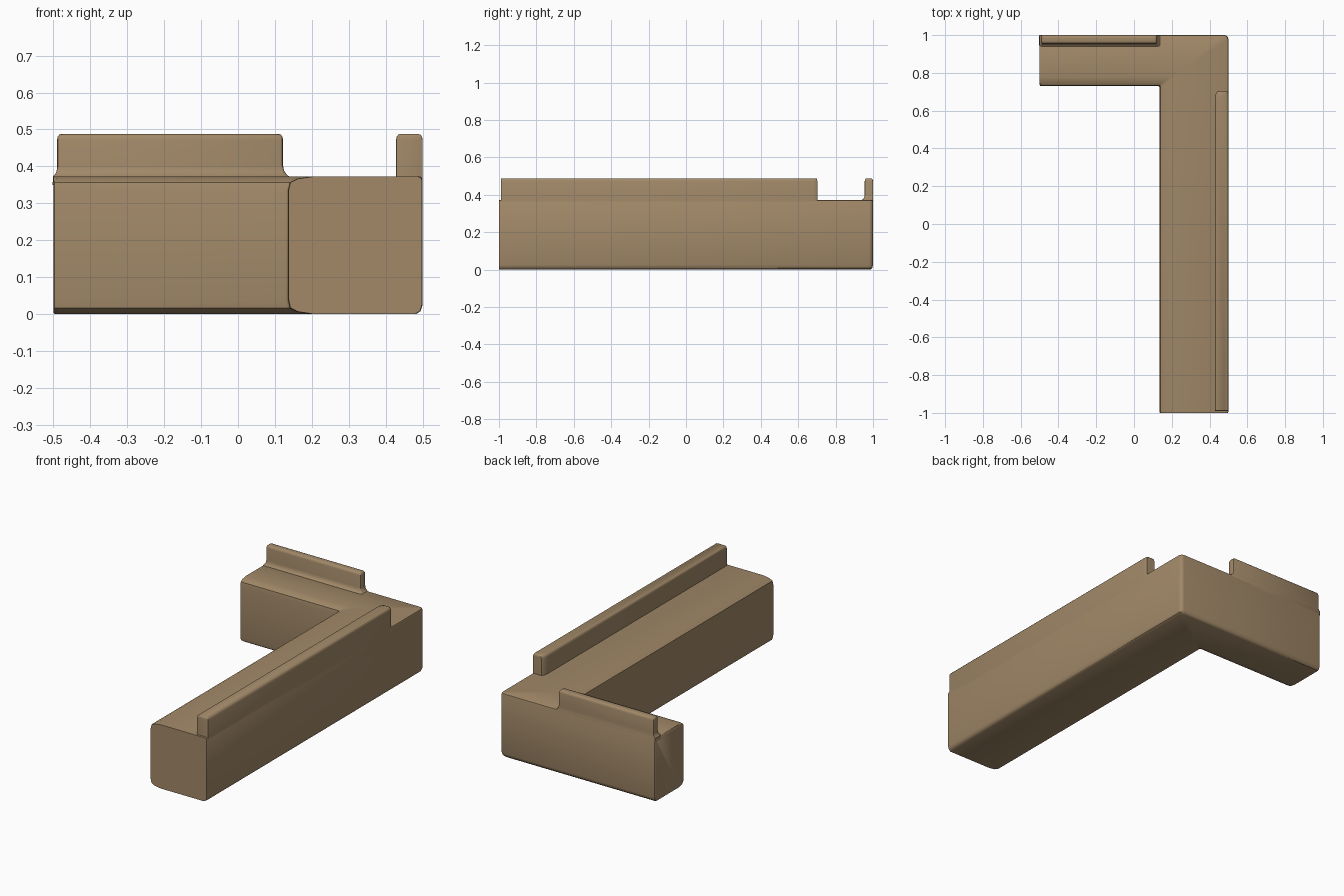
import bpy, bmesh
from math import radians, sin, cos, pi

if "Cube" in bpy.data.objects:
    bpy.data.objects.remove(bpy.data.objects["Cube"])

mat = bpy.data.materials.new("tan")
mat.diffuse_color = (0.36, 0.25, 0.14, 1)
mat.use_nodes = True
mat.node_tree.nodes["Principled BSDF"].inputs["Base Color"].default_value = mat.diffuse_color


def finish(name, rings, angle=40):
    """Skin a stack of closed rings, cap both ends and smooth shade."""
    bm = bmesh.new()
    loops = [[bm.verts.new(p) for p in r] for r in rings]
    n = len(loops[0])
    for a, b in zip(loops, loops[1:]):
        for i in range(n):
            j = (i + 1) % n
            bm.faces.new((a[i], a[j], b[j], b[i]))
    bm.faces.new(loops[0])
    bm.faces.new(loops[-1])
    bmesh.ops.recalc_face_normals(bm, faces=bm.faces)
    me = bpy.data.meshes.new(name)
    bm.to_mesh(me)
    bm.free()
    ob = bpy.data.objects.new(name, me)
    bpy.context.collection.objects.link(ob)
    me.materials.append(mat)
    bpy.ops.object.select_all(action='DESELECT')
    ob.select_set(True)
    bpy.context.view_layer.objects.active = ob
    bpy.ops.object.shade_smooth_by_angle(angle=radians(angle))
    return ob


# L-shaped bench: one cross-section swept round the mitred corner.
# t = 0 on the outer side, 1 on the inner side
H = 0.373
section = [(0, 0.025), (0.015, 0.008), (0.05, 0), (0.82, 0), (0.93, 0.006),
           (0.985, 0.016), (1, 0.04), (1, 0.335), (0.985, 0.357),
           (0.93, 0.367), (0.82, H), (0.03, H), (0.008, H - 0.003), (0, H - 0.01)]


def station(outer, inner, inset=0.0):
    ring = []
    for t, z in section:
        s = 0.5 + (t - 0.5) * (1 - inset)
        ring.append((outer[0] + (inner[0] - outer[0]) * s,
                     outer[1] + (inner[1] - outer[1]) * s,
                     H / 2 + (z - H / 2) * (1 - inset / 3)))
    return ring


R = 0.022
bench = [station((-0.5, 1), (-0.5, 0.73), 0.05),
         station((-0.497, 1), (-0.497, 0.73), 0.015),
         station((-0.488, 1), (-0.488, 0.73))]
for k in range(5):  # rounded outer corner, tight inner corner
    a = pi / 2 * (1 - k / 4)
    bench.append(station((0.5 - R + R * cos(a), 1 - R + R * sin(a)),
                         (0.127 + 0.008 * cos(a), 0.722 + 0.008 * sin(a))))
bench += [station((0.5, -0.992), (0.135, -0.992)),
          station((0.5, -1), (0.135, -1), 0.012)]
finish("bench_body", bench)


def back_rail(name, x0, x1, y0, y1, levels, cuts):
    """Stack rings; each level is (z, left, right, front, back) outward offset.
    cuts are corner chamfers: front left, front right, back right, back left."""
    rings = []
    for z, l, r, f, b in levels:
        xa, xb, ya, yb = x0 - l, x1 + r, y0 - f, y1 + b
        ring = []
        for (cx, cy, sx, sy), (dx, dy), flip in zip(
                ((xa, ya, 1, 1), (xb, ya, -1, 1), (xb, yb, -1, -1), (xa, yb, 1, -1)),
                cuts, (0, 1, 0, 1)):
            pts = [(cx, cy + sy * dy, z),
                   (cx + sx * dx * 0.3, cy + sy * dy * 0.3, z),
                   (cx + sx * dx, cy, z)]
            ring += pts[::-1] if flip else pts
        rings.append(ring)
    return finish(name, rings)


# rounded top shared by both rails: (height, inset)
top = [(0.472, 0), (0.481, 0.002), (0.486, 0.006), (0.488, 0.013)]

# short back rail, flared into the bench at front and both ends
flare = [(0.35, 0.012, 0.018, 0.016), (0.373, 0.011, 0.016, 0.014),
         (0.379, 0.005, 0.009, 0.007), (0.388, 0.001, 0.003, 0.002),
         (0.402, 0, 0, 0)]
back_rail("short_back_rail", -0.49, 0.122, 0.955, 1.0,
          [(z, l, r, f, 0) for z, l, r, f in flare]
          + [(z, -d, -d, -d, -d) for z, d in top],
          [(0.008, 0.008)] * 2 + [(0.004, 0.004)] * 2)

# long side rail, tapered at its rear end
back_rail("long_back_rail", 0.428, 0.5, -0.99, 0.702,
          [(0.35, 0, 0, 0, 0)] + [(z, -d, -d, -d * 0.3, -d * 0.3) for z, d in top],
          [(0.003, 0.003), (0.003, 0.003), (0.006, 0.02), (0.014, 0.045)])
